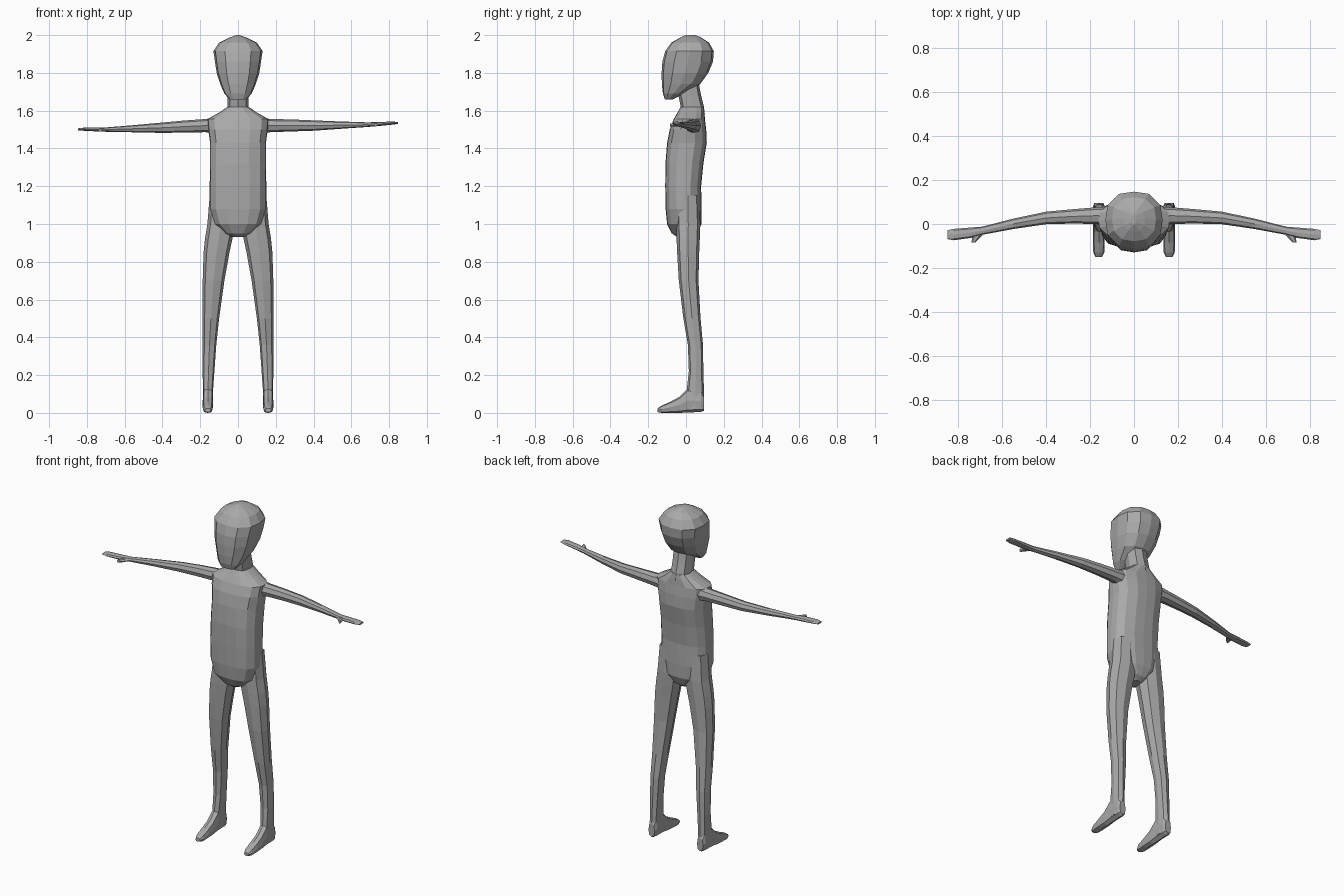
import bpy, bmesh, math
from mathutils import Vector

skin = bpy.data.materials.new("grey skin")
skin.diffuse_color = (0.4, 0.4, 0.4, 1)


def ring(center, u, v, n, power):
    """Rounded-box cross-section spanned by half-axes u and v."""
    pts = []
    for i in range(n):
        a = 2 * math.pi * i / n
        c, s = math.cos(a), math.sin(a)
        k = (abs(c) ** power + abs(s) ** power) ** (-1 / power)
        pts.append(center + u * (c * k) + v * (s * k))
    return pts


def loft(name, rings):
    """Skin a list of rings and cap both ends."""
    bm = bmesh.new()
    loops = [[bm.verts.new(p) for p in r] for r in rings]
    n = len(loops[0])
    for a, b in zip(loops, loops[1:]):
        for i in range(n):
            j = (i + 1) % n
            bm.faces.new((a[i], a[j], b[j], b[i]))
    bm.faces.new(loops[0])
    bm.faces.new(loops[-1])
    bmesh.ops.recalc_face_normals(bm, faces=bm.faces)
    me = bpy.data.meshes.new(name)
    bm.to_mesh(me)
    bm.free()
    me.materials.append(skin)
    ob = bpy.data.objects.new(name, me)
    bpy.context.collection.objects.link(ob)
    return ob


def upright(z, x0, x1, y0, y1, n, power):
    return ring(Vector(((x0 + x1) / 2, (y0 + y1) / 2, z)),
                Vector(((x1 - x0) / 2, 0, 0)), Vector((0, (y1 - y0) / 2, 0)), n, power)


def column(name, rows, n=12, power=2.6):
    """Rows: z, half width, front y, back y."""
    loft(name, [upright(z, -w, w, y0, y1, n, power) for z, w, y0, y1 in rows])


# head, narrowing to the chin
column("head", [(1.66, .045, -.112, -.07), (1.69, .072, -.122, -.01),
                (1.74, .094, -.128, .075), (1.80, .113, -.129, .118),
                (1.86, .122, -.125, .143), (1.915, .13, -.11, .147),
                (1.96, .1, -.078, .122), (1.985, .05, -.035, .085),
                (2.0, .008, -.005, .05)])

# neck, leaning forward
column("neck", [(1.58, .062, -.025, .1), (1.62, .056, -.028, .095),
                (1.68, .055, -.04, .08), (1.76, .055, -.05, .065)], 8)

# torso, from sloping shoulders to the hanging belly
column("torso", [(.93, .03, -.045, .035), (.95, .07, -.075, .06),
                 (1.0, .125, -.1, .082), (1.08, .15, -.108, .083),
                 (1.2, .15, -.11, .08), (1.32, .148, -.109, .092),
                 (1.43, .148, -.1, .11), (1.5, .158, -.086, .107),
                 (1.555, .162, -.065, .1), (1.59, .1, -.045, .098),
                 (1.62, .056, -.028, .094)], 16, 2.8)

# legs: z, inner x, outer x, front y, back y
LEG = [(.02, .135, .185, .0, .096), (.12, .132, .186, .004, .095),
       (.22, .125, .187, .015, .092), (.36, .115, .187, .01, .09),
       (.5, .1, .187, -.014, .077), (.7, .072, .187, -.038, .066),
       (.85, .045, .182, -.047, .07), (.92, .03, .175, -.05, .073),
       (1.0, .02, .162, -.052, .076), (1.15, .02, .15, -.05, .07)]
# feet: y, bottom z, top z, half width
FOOT = [(.096, .012, .09, .02), (.08, .005, .12, .027), (.01, .002, .13, .027),
        (-.035, 0, .085, .027), (-.085, 0, .058, .027),
        (-.13, 0, .038, .025), (-.15, .004, .024, .015)]
# arms: x, front y, back y, bottom z, top z
ARM = [(.11, -.01, .08, 1.475, 1.565), (.17, .0, .076, 1.486, 1.556),
       (.28, .002, .067, 1.487, 1.551), (.4, -.001, .056, 1.488, 1.543),
       (.55, -.023, .024, 1.495, 1.533), (.69, -.049, -.012, 1.501, 1.525),
       (.74, -.063, -.016, 1.504, 1.526), (.82, -.074, -.022, 1.51, 1.526),
       (.848, -.068, -.028, 1.513, 1.523)]

for side, s in (("left", 1), ("right", -1)):
    loft(side + "_leg", [upright(z, s * a, s * b, c, d, 8, 2.5)
                         for z, a, b, c, d in LEG])
    loft(side + "_foot", [ring(Vector((s * .16, y, (lo + hi) / 2)), Vector((w, 0, 0)),
                               Vector((0, 0, (hi - lo) / 2)), 8, 2.8)
                          for y, lo, hi, w in FOOT])

    # one arm is held slightly higher than the other
    def lift(x):
        return s * .025 * max(0, x - .17)

    loft(side + "_arm", [ring(Vector((s * x, (a + b) / 2, (lo + hi) / 2 + lift(x))),
                              Vector((0, (b - a) / 2, 0)),
                              Vector((0, 0, (hi - lo) / 2)), 8, 2.3)
                         for x, a, b, lo, hi in ARM])
    # short thumb pointing forward
    loft(side + "_thumb", [ring(Vector((s * x, y, 1.511 + lift(x))),
                                Vector((w, 0, 0)), Vector((0, 0, .009)), 6, 2)
                           for x, y, w in ((.71, -.045, .026), (.722, -.07, .015),
                                           (.73, -.085, .008))])
